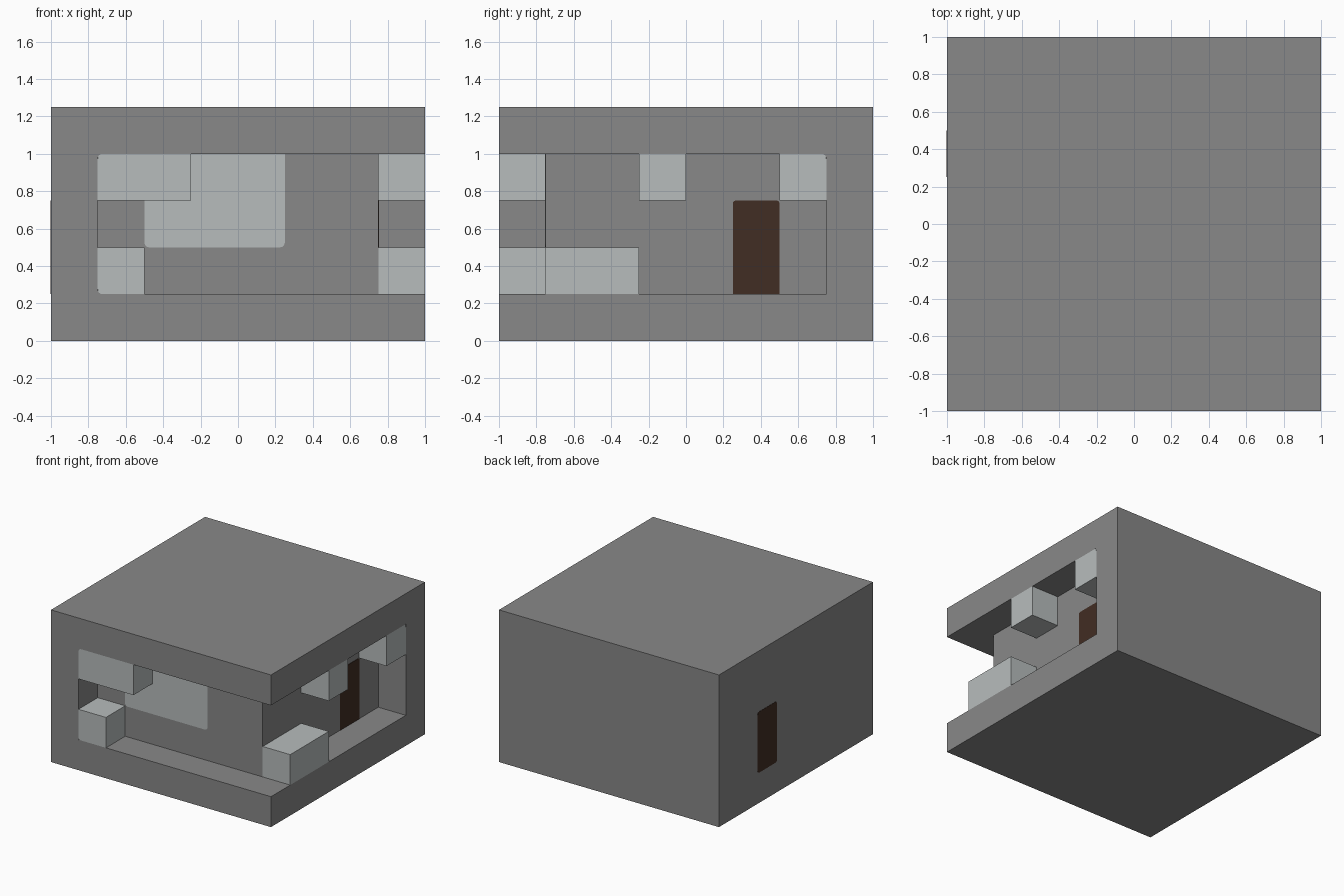
import bpy, bmesh
from math import sin, cos, pi

cube = bpy.data.objects.get("Cube")
if cube:
    bpy.data.objects.remove(cube, do_unlink=True)


def material(name, rgb):
    m = bpy.data.materials.new(name)
    m.use_nodes = True
    m.diffuse_color = (*rgb, 1)
    m.node_tree.nodes["Principled BSDF"].inputs["Base Color"].default_value = (*rgb, 1)
    return m


GREY = material("stone grey", (0.246, 0.246, 0.246))
PALE = material("pale grey", (0.474, 0.503, 0.503))
BROWN = material("dark brown", (0.053, 0.026, 0.017))


def prism(name, mat, points, low, high, axis):
    """Extrude a flat outline along the given axis."""
    def place(u, v, d):
        return {"x": (d, u, v), "y": (u, d, v), "z": (u, v, d)}[axis]
    bm = bmesh.new()
    face = bm.faces.new([bm.verts.new(place(u, v, low)) for u, v in points])
    ext = bmesh.ops.extrude_face_region(bm, geom=[face])
    verts = [e for e in ext["geom"] if isinstance(e, bmesh.types.BMVert)]
    bmesh.ops.translate(bm, verts=verts, vec=place(0, 0, high - low))
    bmesh.ops.recalc_face_normals(bm, faces=bm.faces)
    mesh = bpy.data.meshes.new(name)
    bm.to_mesh(mesh)
    bm.free()
    mesh.materials.append(mat)
    ob = bpy.data.objects.new(name, mesh)
    bpy.context.collection.objects.link(ob)
    return ob


def outline(u0, u1, v0, v1, rounded="", r=0.025):
    """Rectangle whose listed corners (a, b, c, d from low-low, turning) are rounded."""
    pts = []
    corners = [(u0, v0, 1, 1), (u1, v0, -1, 1), (u1, v1, -1, -1), (u0, v1, 1, -1)]
    for i, (u, v, su, sv) in enumerate(corners):
        if "abcd"[i] not in rounded:
            pts.append((u, v))
            continue
        for k in range(5):
            a = pi + i * pi / 2 + k * pi / 8
            pts.append((u + su * r + r * cos(a), v + sv * r + r * sin(a)))
    return pts


# Solid body with an L-shaped channel cut around the front and one side
body = prism("body", GREY, outline(-1, 1, -1, 1), 0, 1.25, "z")
channel = [(-0.75, -1.1), (1.1, -1.1), (1.1, 0.75), (0.75, 0.75), (0.75, -0.75), (-0.75, -0.75)]
cutter = prism("channel_cutter", GREY, channel, 0.25, 1, "z")
cutter.hide_render = True
mod = body.modifiers.new("channel", "BOOLEAN")
mod.operation, mod.solver, mod.object = "DIFFERENCE", "EXACT", cutter
bpy.context.view_layer.objects.active = body
bpy.ops.object.modifier_apply(modifier=mod.name)
bpy.data.objects.remove(cutter, do_unlink=True)

# Pale blocks filling parts of the channel
prism("front_upper_block", PALE, outline(-0.75, -0.25, 0.75, 1, "d"), -1, -0.75, "y")
prism("front_lower_block", PALE, outline(-0.75, -0.5, 0.25, 0.5, "a"), -1, -0.75, "y")
prism("side_lower_block", PALE, outline(-0.75, -0.25, 0.25, 0.5), 0.75, 1, "x")
prism("side_upper_block", PALE, outline(-0.25, 0, 0.75, 1), 0.75, 1, "x")
prism("side_end_block", PALE, outline(0.5, 0.75, 0.75, 1, "c"), 0.75, 1, "x")

# Grey fillets behind the rounded block corners
prism("front_upper_fillet", GREY, outline(-0.75, -0.73, 0.98, 1), -0.999, -0.75, "y")
prism("front_lower_fillet", GREY, outline(-0.75, -0.73, 0.25, 0.27), -0.999, -0.75, "y")
prism("side_end_fillet", GREY, outline(0.73, 0.75, 0.98, 1), 0.75, 0.999, "x")

# Flat pale panel on the recessed front wall
prism("wall_panel", PALE, outline(-0.5, 0.25, 0.5, 1, "ab"), -0.753, -0.75, "y")

# Doors at both ends of the passage
prism("inner_door", BROWN, outline(0.25, 0.5, 0.25, 0.75, "cd", 0.015), 0.75, 0.753, "x")
prism("outer_door", BROWN, outline(0.25, 0.5, 0.25, 0.75, "abcd", 0.02), -1.002, -1, "x")
